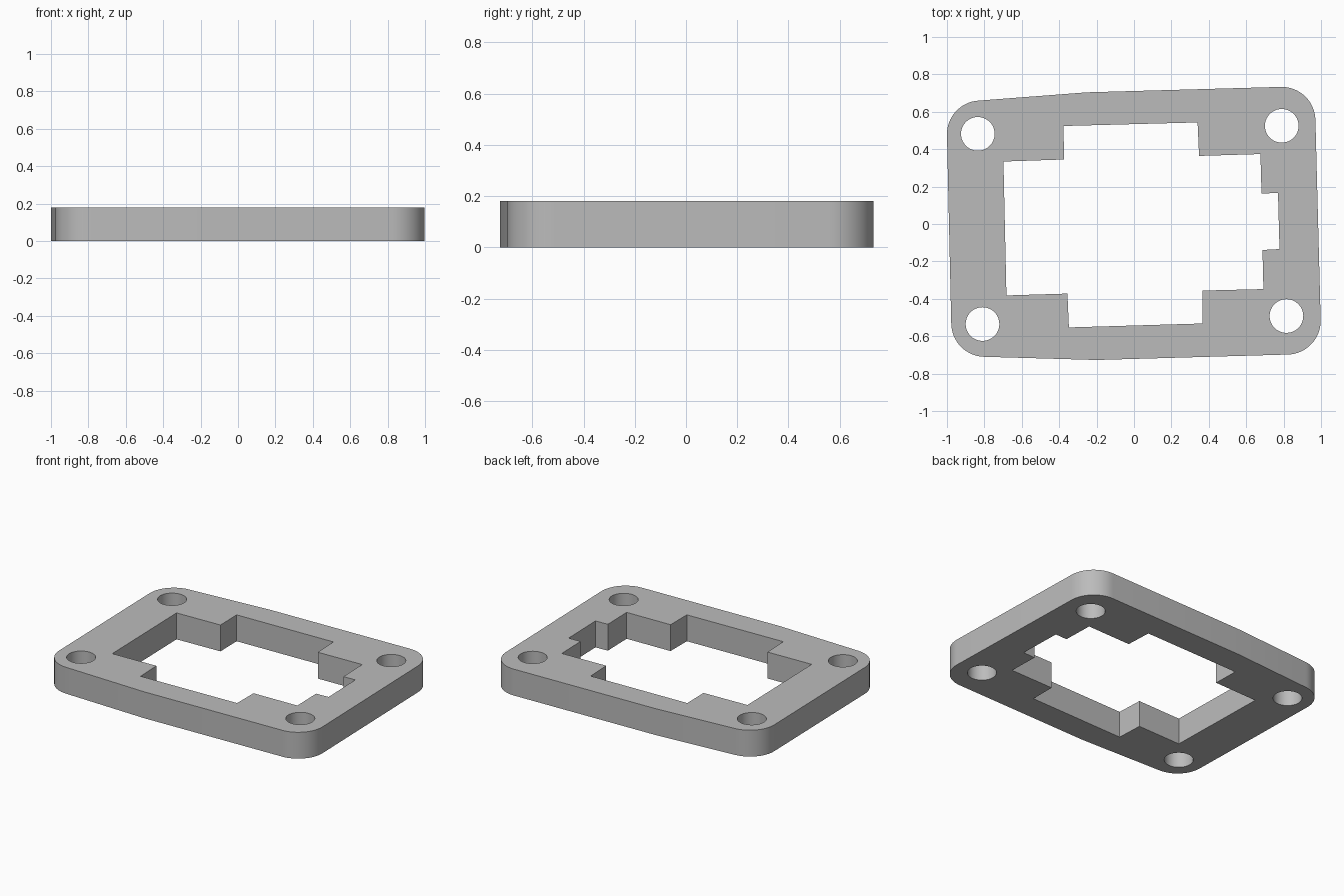
import bpy, bmesh, math
from mathutils import Vector

if "Cube" in bpy.data.objects:
    bpy.data.objects.remove(bpy.data.objects["Cube"], do_unlink=True)

HEIGHT = 0.18
TILT = math.radians(1.5)   # the plate is turned slightly about z


def arc(centre, radius, start, sweep, steps):
    """Points along an arc, angles in degrees."""
    cx, cy = centre
    angles = [math.radians(start + sweep * i / steps) + TILT for i in range(steps + 1)]
    return [(cx + radius * math.cos(a), cy + radius * math.sin(a)) for a in angles]


# Outer outline: four rounded corners with a slight bend in the long sides
outline = (arc((0.79, 0.553), 0.18, 0, 90, 16)
           + [(-0.25, 0.704)]
           + arc((-0.82, 0.48), 0.18, 93, 87, 16)
           + arc((-0.797, -0.53), 0.18, 180, 86, 16)
           + [(-0.2, -0.727)]
           + arc((0.818, -0.518), 0.18, 270, 90, 16))

# Stepped central opening with a notch on the left side
opening = [(-0.377, 0.524), (0.34, 0.543), (0.348, 0.364), (0.676, 0.374),
           (0.682, 0.163), (0.77, 0.166), (0.778, -0.134), (0.687, -0.139),
           (0.692, -0.348), (0.366, -0.356), (0.366, -0.532), (-0.348, -0.553),
           (-0.356, -0.372), (-0.682, -0.382), (-0.698, 0.334), (-0.374, 0.345)]

# Screw holes
hole_centres = [(-0.835, 0.482), (0.79, 0.525), (-0.81, -0.535), (0.815, -0.492)]
holes = [arc(c, 0.09, 0, 352.5, 47) for c in hole_centres]

# Fill the flat plate between the loops, then extrude it
bm = bmesh.new()
for loop in [outline, opening] + holes:
    verts = [bm.verts.new((x, y, 0)) for x, y in loop]
    for a, b in zip(verts, verts[1:] + verts[:1]):
        bm.edges.new((a, b))
bmesh.ops.triangle_fill(bm, use_beauty=True, use_dissolve=False,
                        edges=bm.edges[:], normal=Vector((0, 0, 1)))
top = bmesh.ops.extrude_face_region(bm, geom=bm.faces[:], use_keep_orig=True)
raised = [g for g in top["geom"] if isinstance(g, bmesh.types.BMVert)]
bmesh.ops.translate(bm, verts=raised, vec=(0, 0, HEIGHT))
bmesh.ops.recalc_face_normals(bm, faces=bm.faces[:])

mesh = bpy.data.meshes.new("gasket_plate")
bm.to_mesh(mesh)
bm.free()
plate = bpy.data.objects.new("gasket_plate", mesh)
bpy.context.collection.objects.link(plate)

# Plain grey material
grey = bpy.data.materials.new("plain_grey")
grey.use_nodes = True
colour = (0.5, 0.5, 0.5, 1)
grey.diffuse_color = colour
grey.node_tree.nodes["Principled BSDF"].inputs["Base Color"].default_value = colour
mesh.materials.append(grey)

# Smooth rounded walls, sharp rims
bpy.ops.object.select_all(action="DESELECT")
plate.select_set(True)
bpy.context.view_layer.objects.active = plate
bpy.ops.object.shade_smooth_by_angle(angle=math.radians(30))
